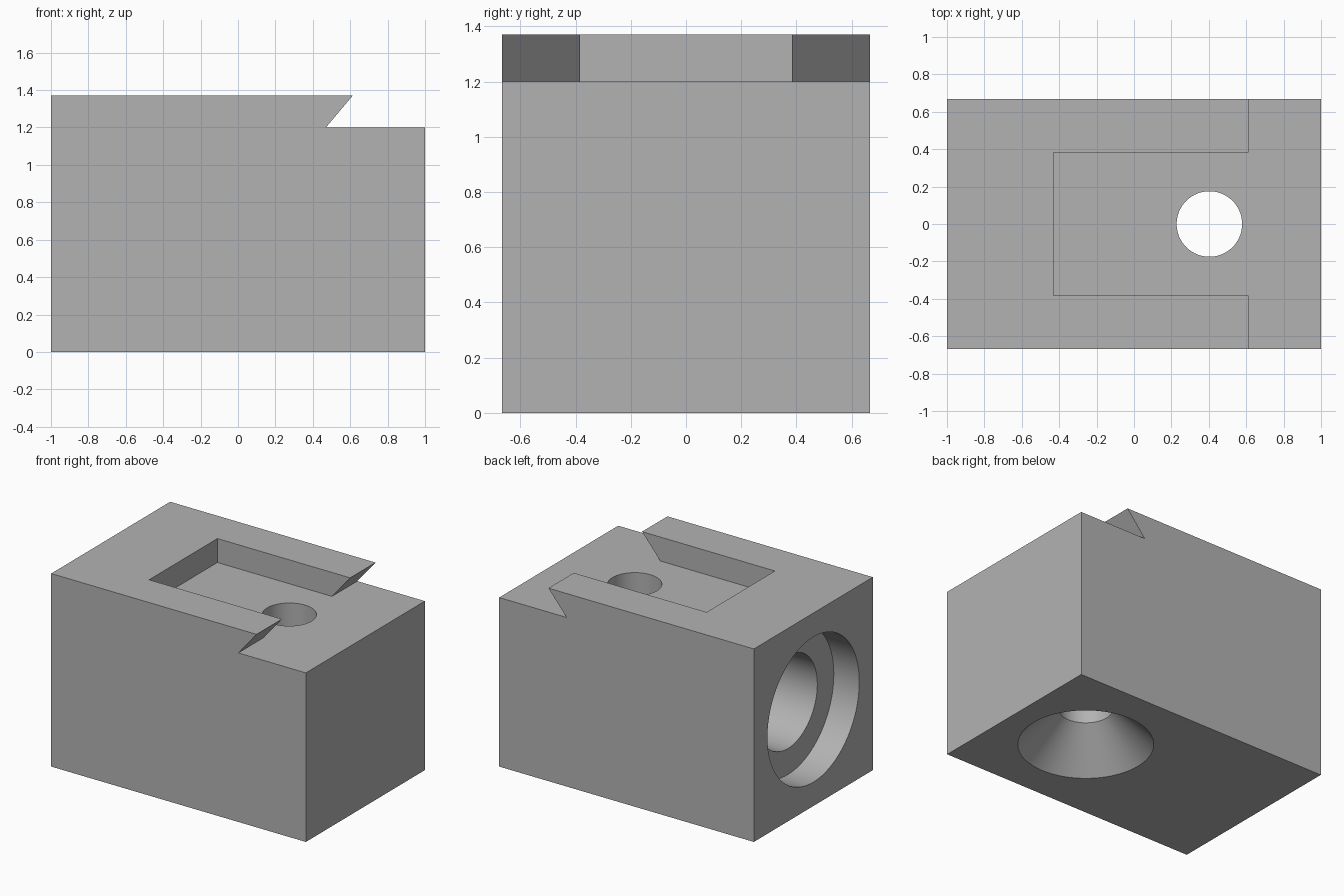
import bpy
import bmesh
import math
from mathutils import Matrix

cube = bpy.data.objects.get("Cube")
if cube:
    bpy.data.objects.remove(cube, do_unlink=True)

HALF_W, STEP_Z, TOP_Z = 0.667, 1.2, 1.37

grey = bpy.data.materials.new("plain grey")
grey.use_nodes = True
colour = (0.45, 0.45, 0.45, 1)
grey.diffuse_color = colour
grey.node_tree.nodes["Principled BSDF"].inputs["Base Color"].default_value = colour


def make_object(name, bm):
    bmesh.ops.recalc_face_normals(bm, faces=bm.faces)
    mesh = bpy.data.meshes.new(name)
    bm.to_mesh(mesh)
    bm.free()
    mesh.materials.append(grey)
    obj = bpy.data.objects.new(name, mesh)
    bpy.context.collection.objects.link(obj)
    return obj


def extrude_profile(name, points, half_width):
    """Extrude an x-z outline symmetrically along y."""
    bm = bmesh.new()
    face = bm.faces.new([bm.verts.new((x, -half_width, z)) for x, z in points])
    grown = bmesh.ops.extrude_face_region(bm, geom=[face])["geom"]
    verts = [g for g in grown if isinstance(g, bmesh.types.BMVert)]
    bmesh.ops.translate(bm, verts=verts, vec=(0, 2 * half_width, 0))
    return make_object(name, bm)


def turned_cutter(name, profile, matrix, sides=96):
    """Stack rings of (distance, radius) into a closed turned solid."""
    bm = bmesh.new()
    rings = []
    for dist, radius in profile:
        angles = [math.tau * i / sides for i in range(sides)]
        rings.append([bm.verts.new((radius * math.cos(a), radius * math.sin(a), dist))
                      for a in angles])
    for low, high in zip(rings, rings[1:]):
        for i in range(sides):
            j = (i + 1) % sides
            bm.faces.new((low[i], low[j], high[j], high[i]))
    bm.faces.new(rings[0])
    bm.faces.new(rings[-1])
    bm.transform(matrix)
    return make_object(name, bm)


# Block with a stepped, undercut end
block = extrude_profile("block", [
    (-1, 0), (1, 0), (1, STEP_Z), (0.47, STEP_Z), (0.613, TOP_Z), (-1, TOP_Z)], HALF_W)

# Open rectangular pocket, level with the step
pocket = extrude_profile("pocket_cutter", [
    (-0.43, STEP_Z), (0.8, STEP_Z), (0.8, 1.5), (-0.43, 1.5)], 0.383)

# Vertical hole with a countersink underneath
hole = turned_cutter("countersunk_hole_cutter", [
    (-0.1, 0.535), (0.26, 0.175), (1.6, 0.175)], Matrix.Translation((0.403, 0, 0)))

# Blind counterbored hole in the end face
bore = turned_cutter("counterbore_cutter", [
    (-0.1, 0.515), (0.2, 0.515), (0.2, 0.33), (1.0, 0.33)],
    Matrix.Translation((-1, 0, TOP_Z / 2)) @ Matrix.Rotation(math.pi / 2, 4, "Y"))

bpy.ops.object.select_all(action="DESELECT")
block.select_set(True)
bpy.context.view_layer.objects.active = block
for cutter in (pocket, hole, bore):
    cutter.hide_render = True
    mod = block.modifiers.new(cutter.name, "BOOLEAN")
    mod.operation = "DIFFERENCE"
    mod.solver = "EXACT"
    mod.object = cutter
    bpy.ops.object.modifier_apply(modifier=mod.name)
    bpy.data.objects.remove(cutter, do_unlink=True)

bpy.ops.object.shade_smooth_by_angle(angle=math.radians(25))
